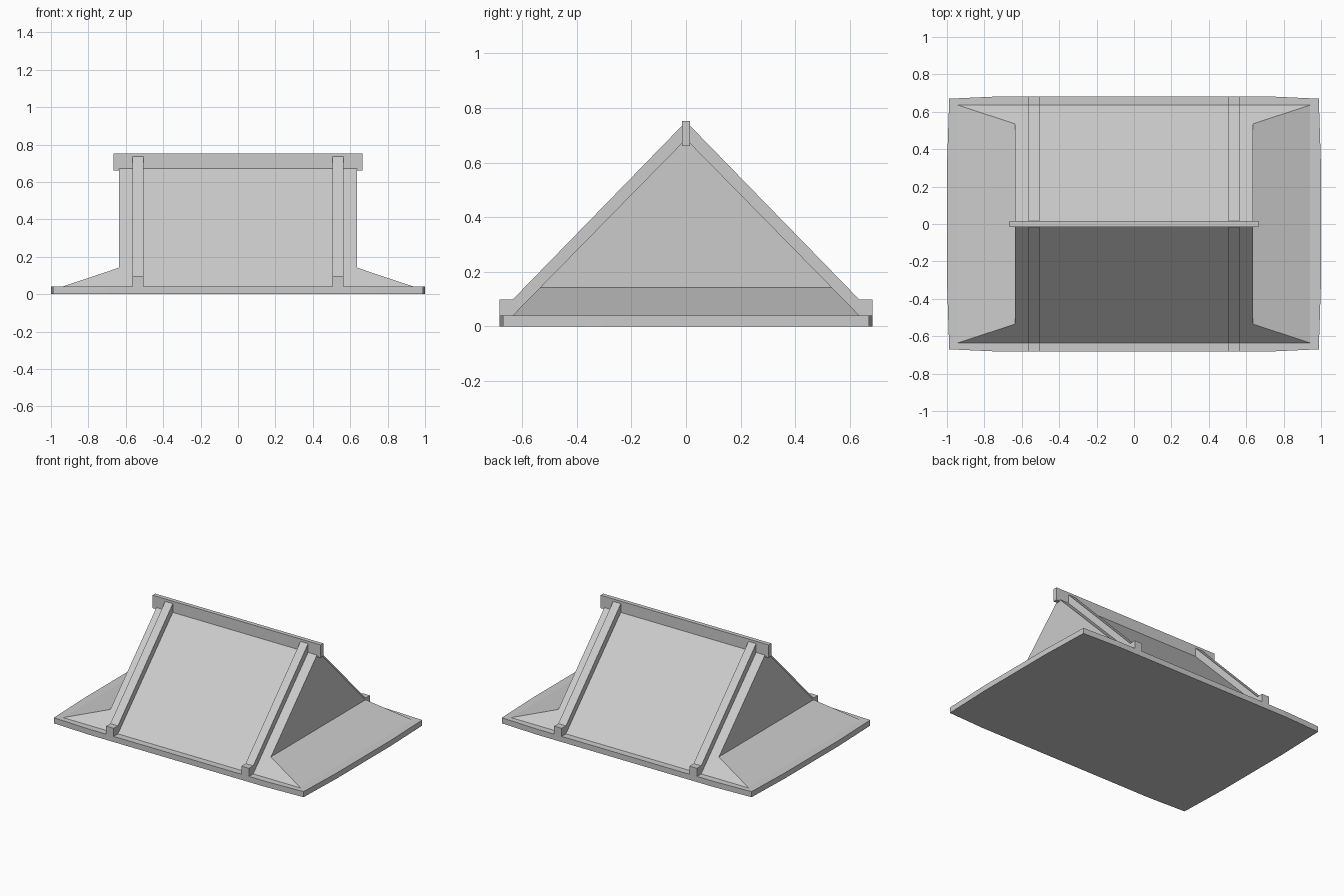
import bpy, bmesh

cube = bpy.data.objects.get("Cube")
if cube:
    bpy.data.objects.remove(cube, do_unlink=True)

# One plain colour for every part
grey = bpy.data.materials.new("plain grey")
grey.use_nodes = True
colour = (0.6, 0.6, 0.6, 1)
grey.diffuse_color = colour
grey.node_tree.nodes["Principled BSDF"].inputs["Base Color"].default_value = colour


def finish(name, bm):
    bmesh.ops.recalc_face_normals(bm, faces=bm.faces)
    mesh = bpy.data.meshes.new(name)
    bm.to_mesh(mesh)
    bm.free()
    mesh.materials.append(grey)
    obj = bpy.data.objects.new(name, mesh)
    bpy.context.collection.objects.link(obj)
    return obj


def extrude(name, profile, offset):
    """Turn a closed 3D profile into a solid pushed along offset."""
    bm = bmesh.new()
    face = bm.faces.new([bm.verts.new(p) for p in profile])
    result = bmesh.ops.extrude_face_region(bm, geom=[face], use_keep_orig=True)
    moved = [v for v in result["geom"] if isinstance(v, bmesh.types.BMVert)]
    bmesh.ops.translate(bm, verts=moved, vec=offset)
    return finish(name, bm)


def mirrored(points):
    """Continue a half outline with its reflection, in reverse order."""
    return points + [(-a, b) for a, b in reversed(points)]


EAVE = 0.04
GABLE = 0.635

# Eaves slab with gently bowed sides
half = [(0.7, -0.683), (0.988, -0.67), (1, -0.3), (1, 0.3), (0.988, 0.67), (0.7, 0.683)]
extrude("eaves_slab", [(x, y, 0) for x, y in mirrored(half)], (0, 0, EAVE))

# Hip-and-gable roof body: a low hipped skirt with a gable above it
bm = bmesh.new()


def ring(x, y, z):
    return [bm.verts.new((sx * x, sy * y, z))
            for sx, sy in ((-1, -1), (1, -1), (1, 1), (-1, 1))]


skirt = ring(0.94, 0.635, EAVE)
shoulder = ring(GABLE, 0.535, 0.142)
ridge = [bm.verts.new((s * GABLE, 0, 0.687)) for s in (-1, 1)]
bm.faces.new(skirt)
for i in range(4):
    j = (i + 1) % 4
    bm.faces.new((skirt[i], skirt[j], shoulder[j], shoulder[i]))
bm.faces.new((shoulder[0], shoulder[1], ridge[1], ridge[0]))
bm.faces.new((shoulder[2], shoulder[3], ridge[0], ridge[1]))
bm.faces.new((shoulder[1], shoulder[2], ridge[1]))
bm.faces.new((shoulder[3], shoulder[0], ridge[0]))
finish("roof_body", bm)

# Ridge beam running past both gables
beam = [(0.015, 0.66), (0.015, 0.752)]
extrude("ridge_beam", [(-0.665, y, z) for y, z in mirrored(beam)], (1.33, 0, 0))

# Rafter pairs with upright feet at the eaves
rafter = [(0, 0.75), (0.635, 0.098), (0.683, 0.098), (0.683, 0.03), (0.62, 0.03), (0, 0.67)]
for side, x in (("right", -0.565), ("left", 0.505)):
    for end, s in (("front", -1), ("back", 1)):
        extrude(f"{end}_{side}_rafter", [(x, s * y, z) for y, z in rafter], (0.06, 0, 0))
